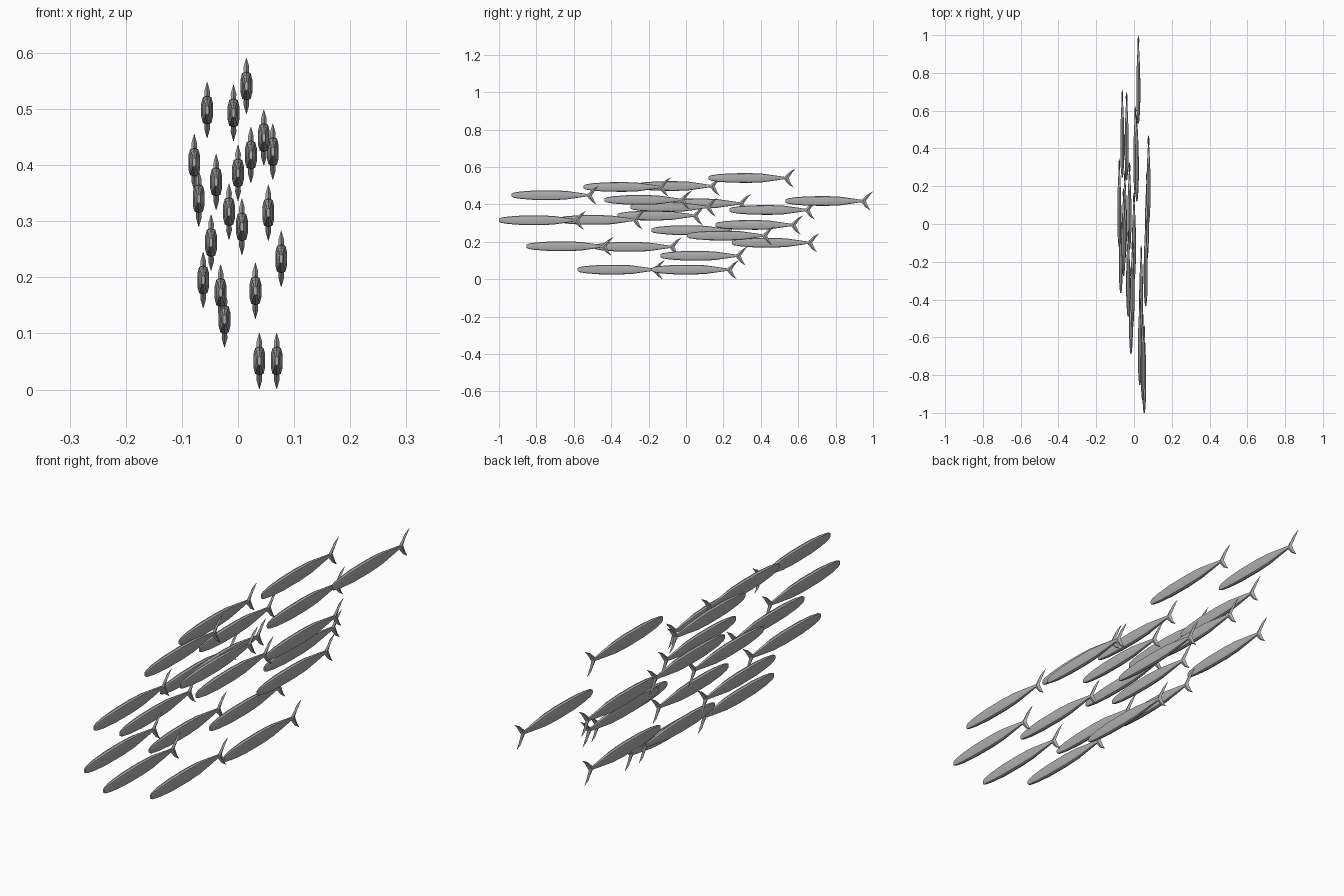
import bpy
import bmesh
import math

cube = bpy.data.objects.get("Cube")
if cube:
    bpy.data.objects.remove(cube, do_unlink=True)

grey = bpy.data.materials.new("fish grey")
grey.use_nodes = True
colour = (0.42, 0.42, 0.42, 1)
grey.diffuse_color = colour
grey.node_tree.nodes["Principled BSDF"].inputs["Base Color"].default_value = colour


def loft(bm, rings):
    """Skin a list of rings and cap both ends."""
    loops = [[bm.verts.new(p) for p in ring] for ring in rings]
    n = len(loops[0])
    for a, b in zip(loops, loops[1:]):
        for i in range(n):
            j = (i + 1) % n
            bm.faces.new((a[i], a[j], b[j], b[i]))
    bm.faces.new(loops[0][::-1])
    bm.faces.new(loops[-1])


# Body: boxy eight-sided section swept from nose to tail root
SECTION = [(0, 1), (0.72, 0.88), (1, 0.45), (1, -0.45),
           (0.72, -0.88), (0, -1), (-0.72, -0.88), (-1, -0.45),
           (-1, 0.45), (-0.72, 0.88)]
# distance from nose, half width, half height
BODY = [(0, 0.003, 0.008), (0.012, 0.005, 0.014), (0.05, 0.008, 0.020),
        (0.12, 0.0105, 0.025), (0.22, 0.0105, 0.026), (0.29, 0.009, 0.023),
        (0.36, 0.006, 0.013), (0.40, 0.004, 0.007), (0.42, 0.002, 0.005)]

bm = bmesh.new()
loft(bm, [[(u * w, y, v * h) for u, v in SECTION] for y, w, h in BODY])

# Tail: two diamond-section lobes, the lower one slightly shorter
for side, shift in ((1, 0), (-1, -0.013)):
    rings = []
    # height, leading edge, trailing edge, half thickness
    for z, lead, trail, t in ((0, 0.398, 0.428, 0.004),
                              (0.034, 0.436, 0.452, 0.005),
                              (0.05, 0.465, 0.467, 0.0004)):
        s = shift * z / 0.05
        mid = (lead + trail) / 2 + s
        rings.append([(0, lead + s, z * side), (t, mid, z * side),
                      (0, trail + s, z * side), (-t, mid, z * side)])
    loft(bm, rings)

bmesh.ops.recalc_face_normals(bm, faces=bm.faces)
mesh = bpy.data.meshes.new("fish")
bm.to_mesh(mesh)
bm.free()
mesh.materials.append(grey)

# School: nose position of each fish
SCHOOL = [(0.015, 0.12, 0.541), (-0.055, -0.275, 0.498), (-0.008, -0.548, 0.493),
          (0.046, -0.932, 0.449), (0.062, -0.435, 0.424), (0.023, 0.533, 0.418),
          (-0.078, -0.12, 0.405), (0, -0.297, 0.386), (-0.039, 0.233, 0.37),
          (-0.07, -0.366, 0.34), (-0.016, -0.687, 0.317), (0.054, -1, 0.315),
          (0.007, 0.158, 0.29), (-0.048, -0.184, 0.262), (0.077, 0.006, 0.233),
          (-0.062, 0.246, 0.195), (-0.031, -0.49, 0.173), (0.031, -0.853, 0.176),
          (-0.024, -0.136, 0.125), (0.038, -0.58, 0.051), (0.069, -0.184, 0.051)]

for i, place in enumerate(SCHOOL):
    fish = bpy.data.objects.new(f"fish_{i + 1}", mesh)
    fish.location = place
    bpy.context.collection.objects.link(fish)
    if i == 0:
        # All fish share one mesh, so shade it once
        bpy.ops.object.select_all(action="DESELECT")
        fish.select_set(True)
        bpy.context.view_layer.objects.active = fish
        bpy.ops.object.shade_smooth_by_angle(angle=math.radians(40))
